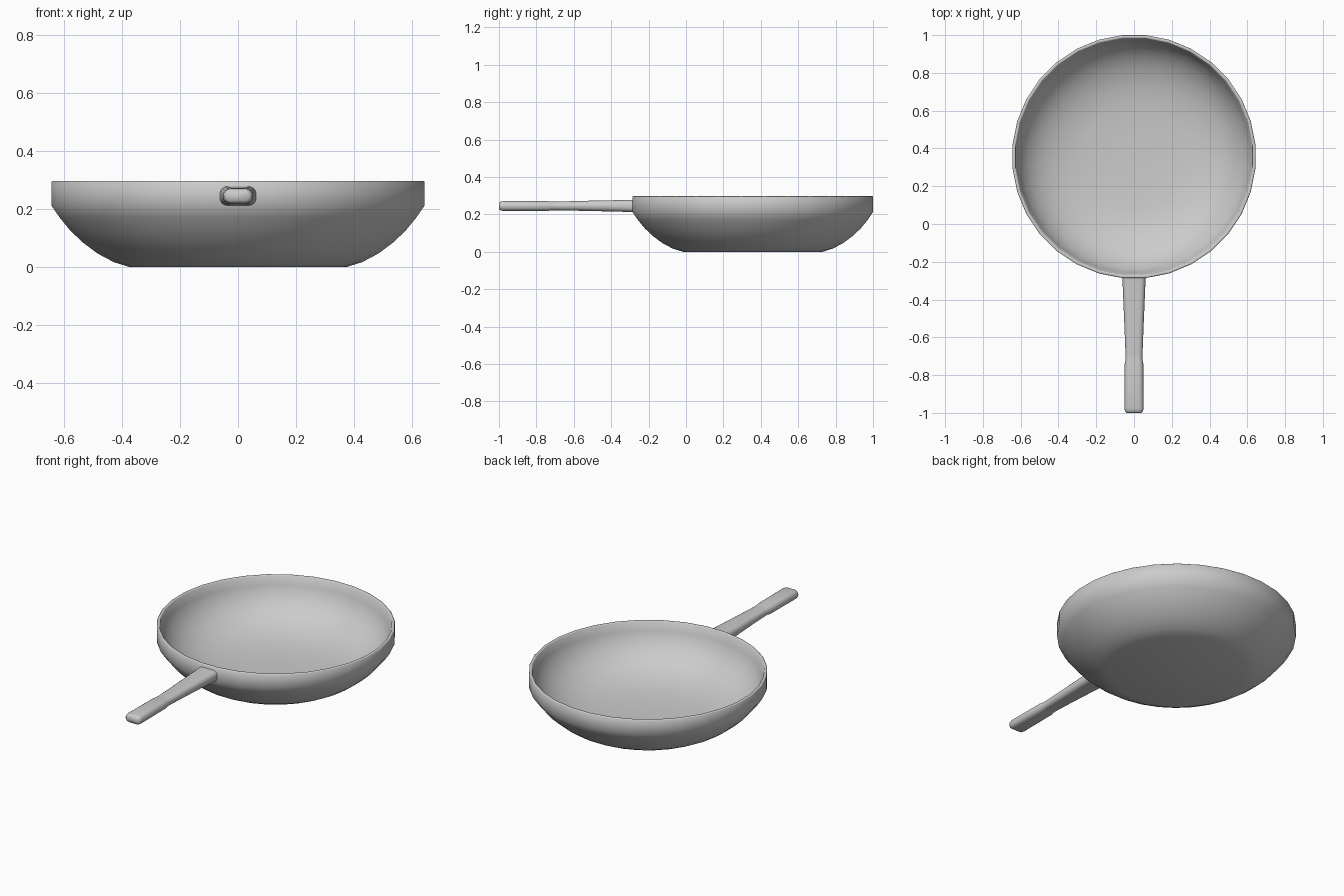
import bpy, bmesh, math

if "Cube" in bpy.data.objects:
    bpy.data.objects.remove(bpy.data.objects["Cube"])

CY = 0.357  # centre of the bowl along y


def loft(name, rings, angle):
    """Skin a list of closed rings and cap both ends."""
    bm = bmesh.new()
    loops = [[bm.verts.new(p) for p in ring] for ring in rings]
    n = len(loops[0])
    for a, b in zip(loops, loops[1:]):
        for i in range(n):
            j = (i + 1) % n
            bm.faces.new((a[i], a[j], b[j], b[i]))
    bm.faces.new(loops[0])
    bm.faces.new(loops[-1])
    bmesh.ops.recalc_face_normals(bm, faces=bm.faces)
    mesh = bpy.data.meshes.new(name)
    bm.to_mesh(mesh)
    bm.free()
    ob = bpy.data.objects.new(name, mesh)
    bpy.context.collection.objects.link(ob)
    bpy.ops.object.select_all(action='DESELECT')
    ob.select_set(True)
    bpy.context.view_layer.objects.active = ob
    bpy.ops.object.shade_smooth_by_angle(angle=math.radians(angle))
    return ob


def circle(r, z, n=32):
    return [(r * math.cos((i + 0.5) * math.tau / n),
             CY + r * math.sin((i + 0.5) * math.tau / n), z) for i in range(n)]


def rounded_section(y, w, z0, z1, r, seg=4):
    """Rounded rectangle in the xz plane."""
    cz, h = (z0 + z1) / 2, (z1 - z0) / 2
    r = min(r, h * 0.95)
    pts = []
    for k, (sx, sz) in enumerate(((1, 1), (-1, 1), (-1, -1), (1, -1))):
        for s in range(seg + 1):
            a = math.pi / 2 * (k + s / seg)
            pts.append((sx * (w - r) + r * math.cos(a), y,
                        cz + sz * (h - r) + r * math.sin(a)))
    return pts


# pan bowl: outer wall, rim, dished inner wall
outer = [(0.375, 0.0), (0.43, 0.017), (0.485, 0.046), (0.535, 0.083),
         (0.58, 0.125), (0.617, 0.17), (0.646, 0.212), (0.646, 0.294), (0.643, 0.297)]
inner = [(0.632, 0.297), (0.629, 0.294), (0.618, 0.245), (0.597, 0.195), (0.56, 0.148),
         (0.517, 0.112), (0.47, 0.085), (0.42, 0.065), (0.36, 0.048), (0.28, 0.036),
         (0.18, 0.029), (0.08, 0.026)]
loft("pan_bowl", [circle(r, z) for r, z in outer + inner], 80)

# handle: flared root, slim neck, slightly wider grip with a rounded end
stations = [(-0.272, 0.064, 0.211, 0.279), (-0.30, 0.061, 0.213, 0.277),
            (-0.42, 0.056, 0.216, 0.275), (-0.56, 0.050, 0.219, 0.272),
            (-0.69, 0.045, 0.222, 0.268), (-0.72, 0.045, 0.222, 0.268),
            (-0.74, 0.049, 0.218, 0.271), (-0.86, 0.050, 0.218, 0.271),
            (-0.975, 0.051, 0.218, 0.271), (-0.991, 0.048, 0.221, 0.268),
            (-1.0, 0.040, 0.228, 0.261)]
loft("handle", [rounded_section(y, w, a, b, 0.026) for y, w, a, b in stations], 80)
